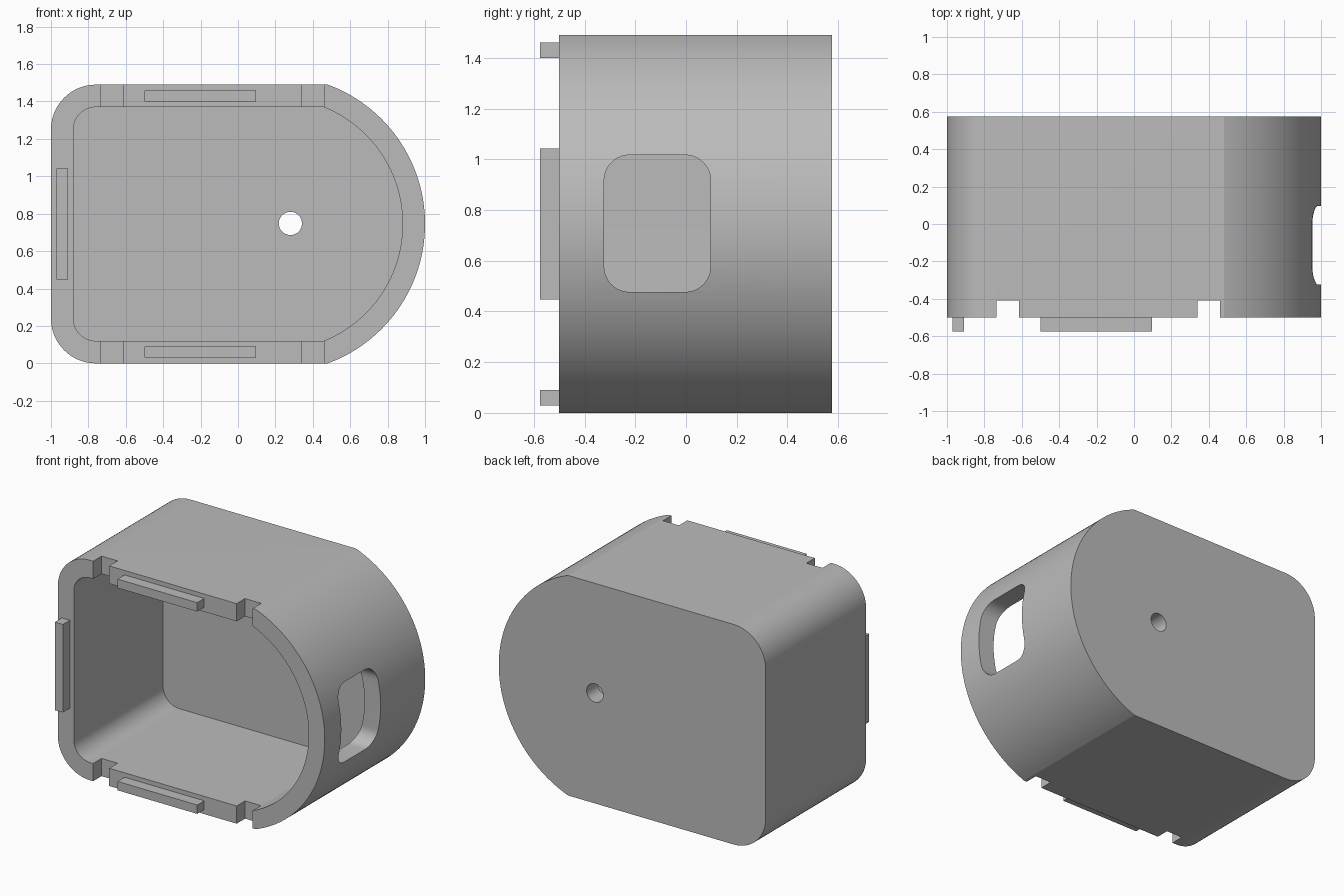
import bpy, bmesh
from math import sin, cos, pi, asin, radians
from mathutils import Vector

cube = bpy.data.objects.get("Cube")
if cube:
    bpy.data.objects.remove(cube, do_unlink=True)

grey = bpy.data.materials.new("plain grey")
grey.use_nodes = True
colour = (0.5, 0.5, 0.5, 1)
grey.diffuse_color = colour
grey.node_tree.nodes["Principled BSDF"].inputs["Base Color"].default_value = colour

MID = 0.745            # centre height
FRONT, BACK = -0.5, 0.575
WALL = 0.12


def arc(cx, cz, r, a0, a1, n):
    return [(cx + r * cos(a0 + (a1 - a0) * i / n),
             cz + r * sin(a0 + (a1 - a0) * i / n)) for i in range(n + 1)]


def rounded_rect(u0, u1, v0, v1, r, n=10):
    pts = []
    for k, (u, v) in enumerate([(u1 - r, v1 - r), (u0 + r, v1 - r),
                                (u0 + r, v0 + r), (u1 - r, v0 + r)]):
        pts += arc(u, v, r, k * pi / 2, (k + 1) * pi / 2, n)
    return pts


def body_outline(inset):
    """Straight sides, two round corners on the left, a bowed right end."""
    half = MID - inset
    r = 0.24 - inset
    bow = 0.794 - inset
    a = asin(half / bow)
    left = -1 + inset + r
    return (arc(0.206, MID, bow, -a, a, 64)
            + arc(left, MID + half - r, r, pi / 2, pi, 16)
            + arc(left, MID - half + r, r, pi, 1.5 * pi, 16))


def prism(name, outline, start, end, axis="y"):
    """Extrude an outline along y (x, z points) or along x (y, z points)."""
    bm = bmesh.new()
    place = (lambda p, d: (p[0], d, p[1])) if axis == "y" else (lambda p, d: (d, p[0], p[1]))
    face = bm.faces.new([bm.verts.new(place(p, start)) for p in outline])
    ext = bmesh.ops.extrude_face_region(bm, geom=[face])
    step = Vector(place((0, 0), end - start))
    bmesh.ops.translate(bm, vec=step, verts=[g for g in ext["geom"] if isinstance(g, bmesh.types.BMVert)])
    bmesh.ops.recalc_face_normals(bm, faces=bm.faces)
    mesh = bpy.data.meshes.new(name)
    bm.to_mesh(mesh)
    bm.free()
    mesh.materials.append(grey)
    ob = bpy.data.objects.new(name, mesh)
    bpy.context.collection.objects.link(ob)
    return ob


def box(name, x0, x1, y0, y1, z0, z1):
    return prism(name, [(x0, z0), (x1, z0), (x1, z1), (x0, z1)], y0, y1)


def select(ob):
    bpy.ops.object.select_all(action="DESELECT")
    ob.select_set(True)
    bpy.context.view_layer.objects.active = ob


def cut(ob, cutter):
    select(ob)
    mod = ob.modifiers.new("cut", "BOOLEAN")
    mod.operation = "DIFFERENCE"
    mod.solver = "EXACT"
    mod.object = cutter
    bpy.ops.object.modifier_apply(modifier=mod.name)
    bpy.data.objects.remove(cutter, do_unlink=True)


# Hollow housing, open at the front
housing = prism("housing", body_outline(0), FRONT, BACK)
cut(housing, prism("cavity", body_outline(WALL), FRONT - 0.1, BACK - WALL))

# Round hole in the back wall
cut(housing, prism("back_hole", arc(0.28, 0.748, 0.062, 0, 2 * pi, 40)[:-1], 0.3, 0.7))

# Rounded window in the bowed end
cut(housing, prism("window", rounded_rect(-0.323, 0.097, 0.477, 1.017, 0.1), 0.6, 1.2, "x"))

# Notches in the front rim, through the top and bottom walls
for x in (-0.735, 0.34):
    for z in (-0.1, 1.31):
        cut(housing, box("notch", x, x + 0.12, FRONT - 0.1, -0.41, z, z + 0.28))

select(housing)
bpy.ops.object.shade_smooth_by_angle(angle=radians(20))

# Locating tabs on the rim
for name, z in (("top_tab", 1.43), ("bottom_tab", 0.06)):
    box(name, -0.5, 0.097, -0.575, FRONT, z - 0.03, z + 0.03)
box("side_tab", -0.97, -0.91, -0.575, FRONT, 0.447, 1.043)
